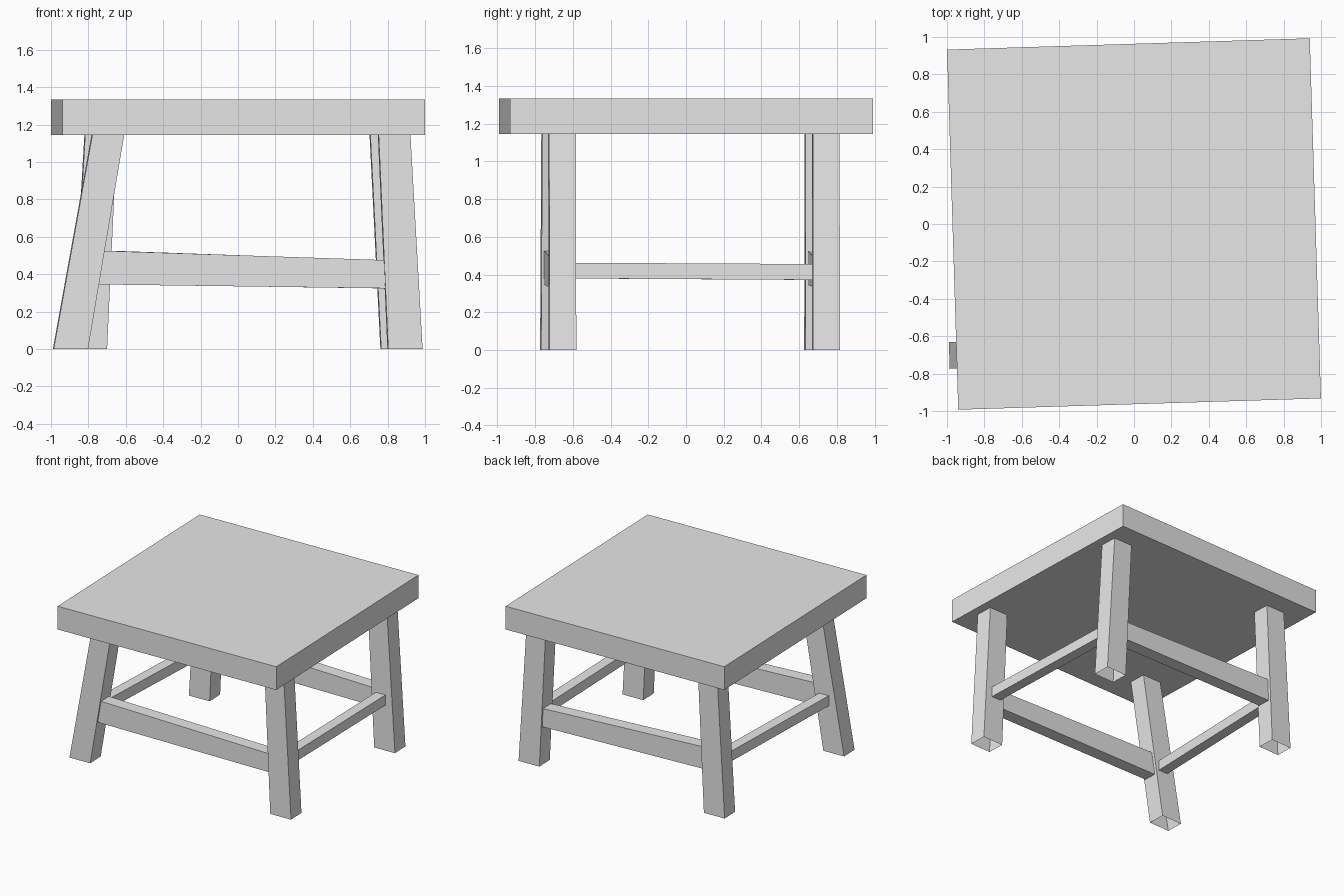
import bpy, bmesh, math
from mathutils import Matrix

cube = bpy.data.objects.get("Cube")
if cube:
    bpy.data.objects.remove(cube, do_unlink=True)

grey = bpy.data.materials.new("plain_grey")
grey.use_nodes = True
grey.diffuse_color = (0.8, 0.8, 0.8, 1)
grey.node_tree.nodes["Principled BSDF"].inputs["Base Color"].default_value = (0.8, 0.8, 0.8, 1)

# The whole stool is turned slightly about the vertical
TURN = Matrix.Rotation(math.radians(1.78), 4, 'Z')


def beam(name, start, end, capped=True):
    """Loft a four-sided beam between two rings of four points."""
    bm = bmesh.new()
    a = [bm.verts.new(p) for p in start]
    b = [bm.verts.new(p) for p in end]
    for i in range(4):
        j = (i + 1) % 4
        bm.faces.new((a[i], a[j], b[j], b[i]))
    if capped:
        bm.faces.new(a[::-1])
        bm.faces.new(b)
    bmesh.ops.recalc_face_normals(bm, faces=bm.faces)
    bm.transform(TURN)
    mesh = bpy.data.meshes.new(name)
    bm.to_mesh(mesh)
    bm.free()
    mesh.materials.append(grey)
    obj = bpy.data.objects.new(name, mesh)
    bpy.context.collection.objects.link(obj)
    return obj


CORNERS = ((-1, -1), (1, -1), (1, 1), (-1, 1))


def ring_z(x, y, z, w, d):
    return [(x + sx * w / 2, y + sy * d / 2, z) for sx, sy in CORNERS]


def ring_x(x, y, low, high, d):
    return [(x, y + sy * d / 2, high if s > 0 else low) for sy, s in CORNERS]


def ring_y(x, y, low, high, w):
    return [(x + sx * w / 2, y, high if s > 0 else low) for sx, s in CORNERS]


# Seat slab
SEAT_LOW, SEAT_HIGH = 1.145, 1.335
beam("seat", ring_z(0, 0, SEAT_LOW, 1.94, 1.926), ring_z(0, 0, SEAT_HIGH, 1.94, 1.926))

# Leaning legs, open at the ends: foot x, top x, y
legs = {
    "front_right_leg": (-0.917, -0.717, -0.672),
    "front_left_leg": (0.872, 0.814, -0.683),
    "back_left_leg": (0.878, 0.813, 0.716),
    "back_right_leg": (-0.772, -0.712, 0.725),
}
for name, (foot, top, y) in legs.items():
    beam(name, ring_z(foot, y, 0, 0.184, 0.142),
         ring_z(top, y, SEAT_LOW, 0.17, 0.142), capped=False)

# Front and back rails, taller at the right end
for name, x0, y in (("front_rail", -0.80, -0.677), ("back_rail", -0.70, 0.72)):
    beam(name, ring_x(x0, y, 0.346, 0.527, 0.105), ring_x(0.81, y, 0.324, 0.474, 0.105))

# Thin side rails
for name, front_x, back_x in (("left_rail", 0.84, 0.844), ("right_rail", -0.833, -0.745)):
    beam(name, ring_y(front_x, -0.64, 0.38, 0.463, 0.085),
         ring_y(back_x, 0.68, 0.372, 0.456, 0.085))
